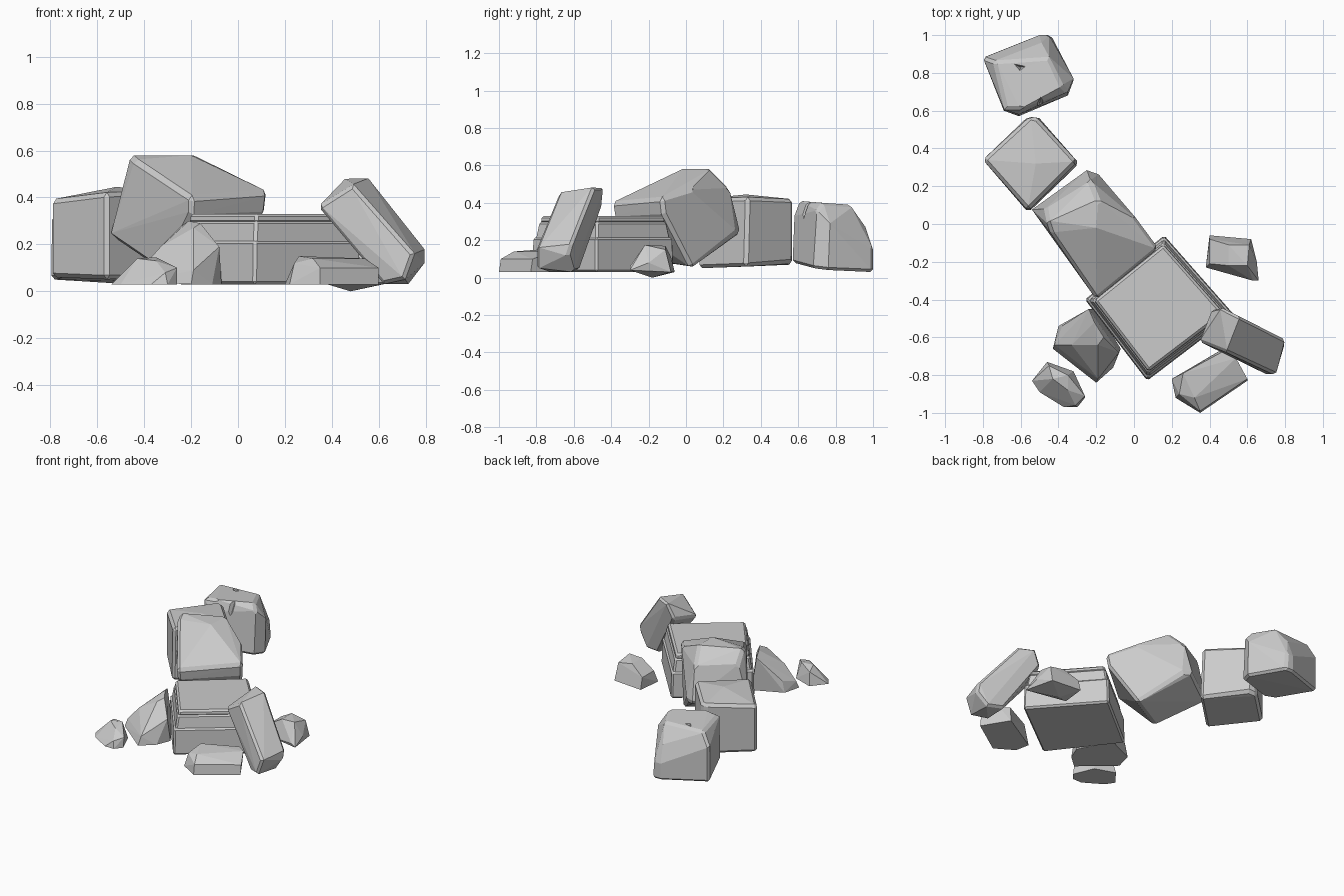
import bpy, bmesh, math
from mathutils import Vector


def rock(name, points, chip=0.015):
    """Flat-faced boulder: convex hull of a few corners, with chipped edges."""
    bm = bmesh.new()
    for p in points:
        bm.verts.new(p)
    res = bmesh.ops.convex_hull(bm, input=bm.verts[:])
    loose = [v for v in bm.verts if not v.link_faces]
    bmesh.ops.delete(bm, geom=loose, context='VERTS')
    bmesh.ops.dissolve_limit(bm, angle_limit=math.radians(3),
                             verts=bm.verts[:], edges=bm.edges[:])
    if chip:
        edges = [e for e in bm.edges
                 if len(e.link_faces) == 2 and e.calc_face_angle() > math.radians(50)]
        bmesh.ops.bevel(bm, geom=edges, offset=chip, segments=1,
                        affect='EDGES', clamp_overlap=True)
    bmesh.ops.recalc_face_normals(bm, faces=bm.faces[:])
    me = bpy.data.meshes.new(name)
    bm.to_mesh(me)
    bm.free()
    ob = bpy.data.objects.new(name, me)
    bpy.context.collection.objects.link(ob)
    return ob


def slab(name, outline, z0, z1, taper=1.0):
    """Four-cornered course of stone between two heights."""
    c = sum((Vector(p) for p in outline), Vector((0, 0))) / len(outline)
    top = [c + (Vector(p) - c) * taper for p in outline]
    return rock(name, [(*p, z0) for p in outline] + [(*p, z1) for p in top], 0.012)


def notch(target, points):
    """Cut a wedge-shaped crack."""
    cutter = rock("crack_cutter", points, 0)
    cutter.hide_render = True
    mod = target.modifiers.new("crack", 'BOOLEAN')
    mod.operation, mod.object, mod.solver = 'DIFFERENCE', cutter, 'EXACT'
    bpy.context.view_layer.objects.active = target
    bpy.ops.object.modifier_apply(modifier=mod.name)
    bpy.data.objects.remove(cutter)


# Far block, rounded off toward the back
far = rock("far_block", [
    (-0.80, 0.88, 0.05), (-0.50, 1.00, 0.03), (-0.44, 1.00, 0.03),
    (-0.32, 0.76, 0.04), (-0.35, 0.68, 0.05), (-0.61, 0.57, 0.08), (-0.69, 0.60, 0.08),
    (-0.80, 0.88, 0.30), (-0.50, 1.00, 0.15), (-0.45, 1.00, 0.15),
    (-0.49, 0.96, 0.27), (-0.32, 0.77, 0.29), (-0.35, 0.70, 0.36),
    (-0.61, 0.58, 0.33), (-0.68, 0.61, 0.40), (-0.60, 0.61, 0.41),
    (-0.74, 0.86, 0.39), (-0.45, 0.88, 0.39), (-0.38, 0.73, 0.40)])
notch(far, [(-0.57, 0.56, 0.45), (-0.42, 0.62, 0.45), (-0.49, 0.69, 0.45),
            (-0.51, 0.56, 0.27), (-0.50, 0.64, 0.32)])
notch(far, [(-0.68, 0.87, 0.45), (-0.54, 0.84, 0.45), (-0.61, 0.79, 0.45),
            (-0.60, 0.83, 0.35)])

# Middle upright block
rock("middle_block", [
    (-0.80, 0.34, 0.06), (-0.56, 0.57, 0.07), (-0.50, 0.56, 0.08),
    (-0.29, 0.32, 0.06), (-0.56, 0.06, 0.05),
    (-0.80, 0.34, 0.39), (-0.55, 0.57, 0.42), (-0.51, 0.56, 0.42),
    (-0.30, 0.33, 0.43), (-0.56, 0.07, 0.42), (-0.52, 0.32, 0.445)], 0.018)

# Large block tipped against the base
rock("tilted_block", [
    (-0.20, -0.40, 0.40), (0.13, -0.13, 0.425), (-0.20, -0.39, 0.33), (0.12, -0.12, 0.34),
    (-0.44, -0.05, 0.56), (-0.20, -0.02, 0.58), (-0.46, 0.01, 0.58), (-0.19, 0.13, 0.58),
    (-0.47, 0.08, 0.50), (-0.23, 0.23, 0.48), (0.02, 0.02, 0.47),
    (-0.54, 0.08, 0.23), (-0.25, 0.29, 0.24), (-0.19, 0.27, 0.24),
    (-0.32, -0.17, 0.08), (0.00, 0.03, 0.05)], 0.018)

# Stepped square base
corners = [(-0.26, -0.40), (0.16, -0.06), (0.53, -0.48), (0.07, -0.83)]
c = Vector((0.125, -0.4425))
ring = lambda s: [tuple(c + (Vector(p) - c) * s) for p in corners]
slab("base_lower", ring(1.0), 0.03, 0.215, 0.98)
slab("base_middle", ring(0.95), 0.20, 0.30, 0.94)
slab("base_top", ring(0.88), 0.29, 0.33, 0.98)

# Long slab leaning on the right corner
rock("leaning_slab", [
    (0.34, -0.62, 0.36), (0.49, -0.68, 0.455), (0.75, -0.80, 0.16),
    (0.71, -0.80, 0.05), (0.62, -0.74, 0.03),
    (0.41, -0.45, 0.38), (0.46, -0.44, 0.485), (0.56, -0.49, 0.485),
    (0.80, -0.61, 0.18), (0.80, -0.63, 0.12), (0.73, -0.60, 0.03), (0.62, -0.57, 0.04)])

# Low front stone
rock("front_stone", [
    (0.20, -0.82, 0.03), (0.49, -0.65, 0.03), (0.60, -0.83, 0.03), (0.35, -1.00, 0.03),
    (0.22, -0.92, 0.03), (0.26, -0.79, 0.15), (0.48, -0.67, 0.14), (0.54, -0.71, 0.14),
    (0.60, -0.82, 0.10), (0.35, -0.99, 0.10), (0.24, -0.90, 0.12), (0.32, -0.92, 0.14)], 0)

# Small stone behind on the right
rock("right_stone", [
    (0.38, -0.23, 0.03), (0.40, -0.06, 0.03), (0.62, -0.08, 0.03), (0.66, -0.30, 0.04),
    (0.48, -0.18, 0.0), (0.40, -0.08, 0.11), (0.40, -0.21, 0.11),
    (0.50, -0.22, 0.17), (0.50, -0.11, 0.17), (0.61, -0.11, 0.15),
    (0.60, -0.22, 0.175), (0.65, -0.20, 0.08), (0.63, -0.30, 0.06)], 0)

# Wedge propped on the left of the base
rock("left_wedge", [
    (-0.43, -0.66, 0.04), (-0.40, -0.54, 0.04), (-0.20, -0.45, 0.04), (-0.07, -0.66, 0.03),
    (-0.11, -0.76, 0.03), (-0.20, -0.84, 0.03), (-0.42, -0.64, 0.09), (-0.38, -0.54, 0.12),
    (-0.33, -0.64, 0.19), (-0.24, -0.45, 0.28), (-0.21, -0.52, 0.30), (-0.16, -0.60, 0.29),
    (-0.19, -0.64, 0.27), (-0.08, -0.68, 0.19), (-0.19, -0.82, 0.09)], 0)

# Small stone at front left
rock("left_stone", [
    (-0.54, -0.83, 0.03), (-0.46, -0.73, 0.03), (-0.32, -0.78, 0.03), (-0.26, -0.92, 0.03),
    (-0.30, -0.97, 0.03), (-0.37, -0.97, 0.03), (-0.50, -0.89, 0.03),
    (-0.45, -0.75, 0.12), (-0.43, -0.82, 0.14), (-0.35, -0.80, 0.145),
    (-0.35, -0.88, 0.13), (-0.26, -0.91, 0.10), (-0.31, -0.96, 0.08)], 0)
